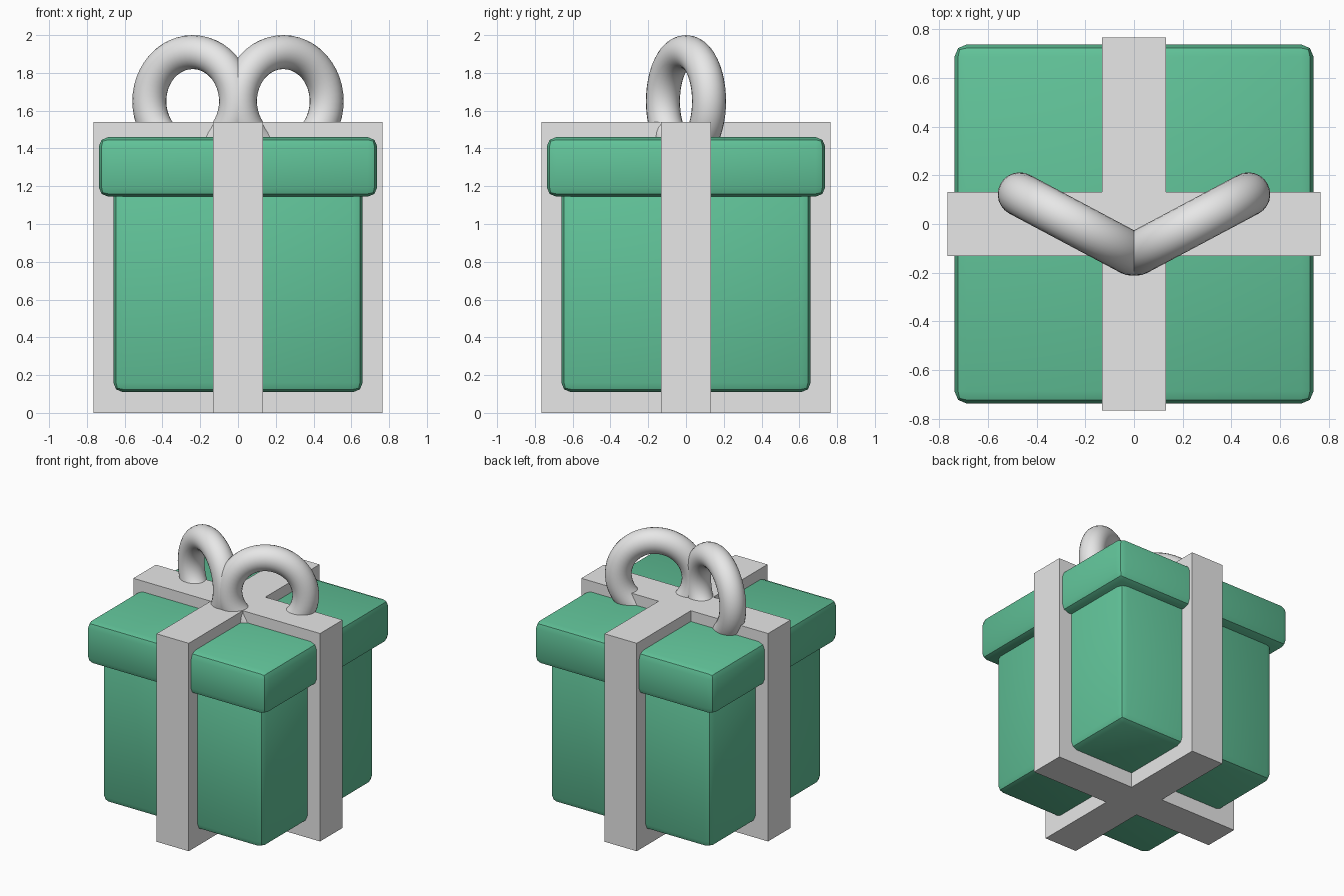
import bpy
import math

if "Cube" in bpy.data.objects:
    bpy.data.objects.remove(bpy.data.objects["Cube"])


def material(name, rgb):
    m = bpy.data.materials.new(name)
    m.diffuse_color = (*rgb, 1.0)
    m.use_nodes = True
    m.node_tree.nodes["Principled BSDF"].inputs["Base Color"].default_value = m.diffuse_color
    return m


GREEN = material("gift green", (0.12, 0.55, 0.32))
GREY = material("ribbon light grey", (0.8, 0.8, 0.8))


def block(name, half_x, half_y, z0, z1, mat, bevel=0.0):
    bpy.ops.mesh.primitive_cube_add(size=2, location=(0, 0, (z0 + z1) / 2))
    ob = bpy.context.object
    ob.name = name
    ob.scale = (half_x, half_y, (z1 - z0) / 2)
    bpy.ops.object.transform_apply(location=False, rotation=False, scale=True)
    ob.data.materials.append(mat)
    if bevel:
        mod = ob.modifiers.new("rounded edges", 'BEVEL')
        mod.width = bevel
        mod.segments = 2
        bpy.ops.object.modifier_apply(modifier=mod.name)
        bpy.ops.object.shade_smooth_by_angle(angle=math.radians(30))
    return ob


# Box and lid
block("box_body", 0.66, 0.66, 0.11, 1.20, GREEN, 0.05)
block("box_lid", 0.737, 0.737, 1.145, 1.46, GREEN, 0.05)

# Crossed ribbon bands, solid through the box
block("ribbon_across", 0.765, 0.132, 0.0, 1.54, GREY)
block("ribbon_front_to_back", 0.132, 0.765, 0.0, 1.54, GREY)

# Bow loops: upright rings swept back from the middle
for side, label in ((-1, "left"), (1, "right")):
    bpy.ops.mesh.primitive_torus_add(
        major_radius=0.26, minor_radius=0.09,
        major_segments=48, minor_segments=24,
        location=(side * 0.24, 0, 1.65),
        rotation=(math.pi / 2, 0, side * math.radians(28)))
    loop = bpy.context.object
    loop.name = "bow_loop_" + label
    loop.data.materials.append(GREY)
    bpy.ops.object.shade_smooth()
